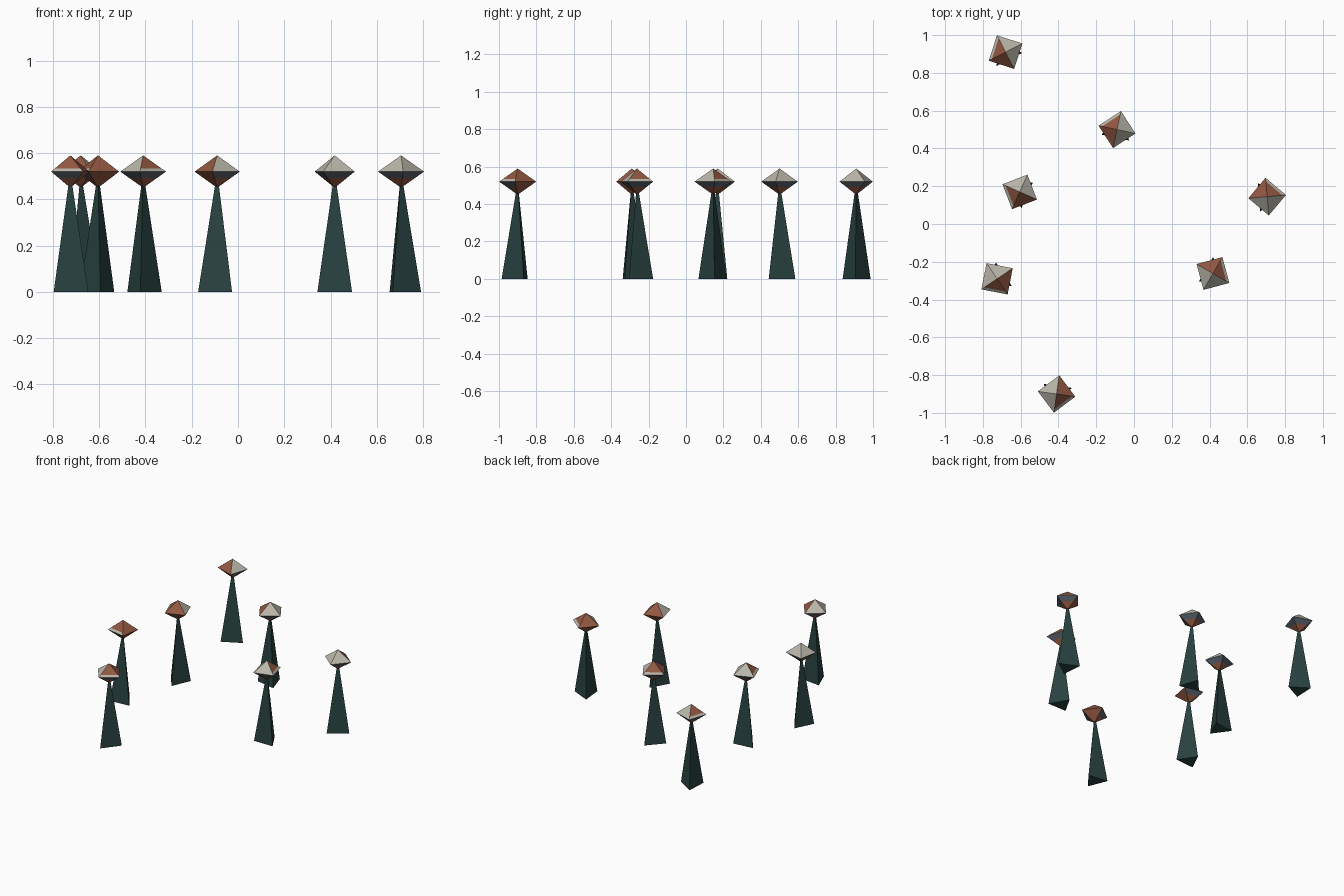
import bpy, bmesh, math

if "Cube" in bpy.data.objects:
    bpy.data.objects.remove(bpy.data.objects["Cube"])


def material(name, rgb):
    m = bpy.data.materials.new(name)
    m.diffuse_color = (*[((c / 255 + 0.055) / 1.055) ** 2.4 for c in rgb], 1)
    m.use_nodes = True
    m.node_tree.nodes["Principled BSDF"].inputs["Base Color"].default_value = m.diffuse_color
    return m


STEM = material("dark teal", (40, 66, 64))
BROWN = material("rust brown", (146, 88, 66))
GREY = material("warm grey", (186, 182, 170))
SLATE = material("slate", (88, 97, 108))


def ringed_mesh(name, sides, rings, mats, pick):
    """Loft of (radius, z) rings; radius 0 gives a point; pick(band, side) -> material."""
    bm = bmesh.new()
    loops = []
    for r, z in rings:
        if r == 0:
            loops.append([bm.verts.new((0, 0, z))] * sides)
        else:
            loops.append([bm.verts.new((r * math.cos(a), r * math.sin(a), z))
                          for a in (2 * math.pi * i / sides for i in range(sides))])
    for b in range(len(loops) - 1):
        lo, hi = loops[b], loops[b + 1]
        for i in range(sides):
            j = (i + 1) % sides
            corners = list(dict.fromkeys([lo[i], lo[j], hi[j], hi[i]]))
            bm.faces.new(corners).material_index = pick(b, i)
    if rings[0][0]:
        bm.faces.new(loops[0][::-1])
    bm.normal_update()
    me = bpy.data.meshes.new(name)
    bm.to_mesh(me)
    bm.free()
    for m in mats:
        me.materials.append(m)
    return me


# Cap colours: sides 0 and 3 are the brown half, side 3 carries a pale rim stripe
def cap_colour(band, side):
    if band == 0:
        return 0
    if band == 1:
        return 0 if side == 0 else 2
    if band == 2:
        return 0 if side == 0 else 1
    return 0 if side in (0, 3) else 1


# Four-sided double pyramid cap and three-sided tapering stem
cap = ringed_mesh("cap", 4, [(0, 0.45), (0.06, 0.492), (0.1, 0.52), (0.081, 0.533), (0, 0.59)],
                  [BROWN, GREY, SLATE], cap_colour)
stem = ringed_mesh("stem", 3, [(0.0865, 0), (0, 0.52)], [STEM], lambda b, s: 0)

# x, y and heading of the brown half
SPOTS = [(-0.68, 0.91, 207), (-0.09, 0.50, 168), (-0.605, 0.17, 246), (0.705, 0.145, 95),
         (-0.725, -0.29, -56), (0.418, -0.262, 60), (-0.41, -0.90, -8)]

for n, (x, y, heading) in enumerate(SPOTS, 1):
    for name, mesh, turn in (("cap", cap, 0), ("stem", stem, -90)):
        ob = bpy.data.objects.new(f"mushroom_{name}_{n}", mesh)
        ob.location = (x, y, 0)
        ob.rotation_euler.z = math.radians(heading + turn)
        bpy.context.collection.objects.link(ob)
